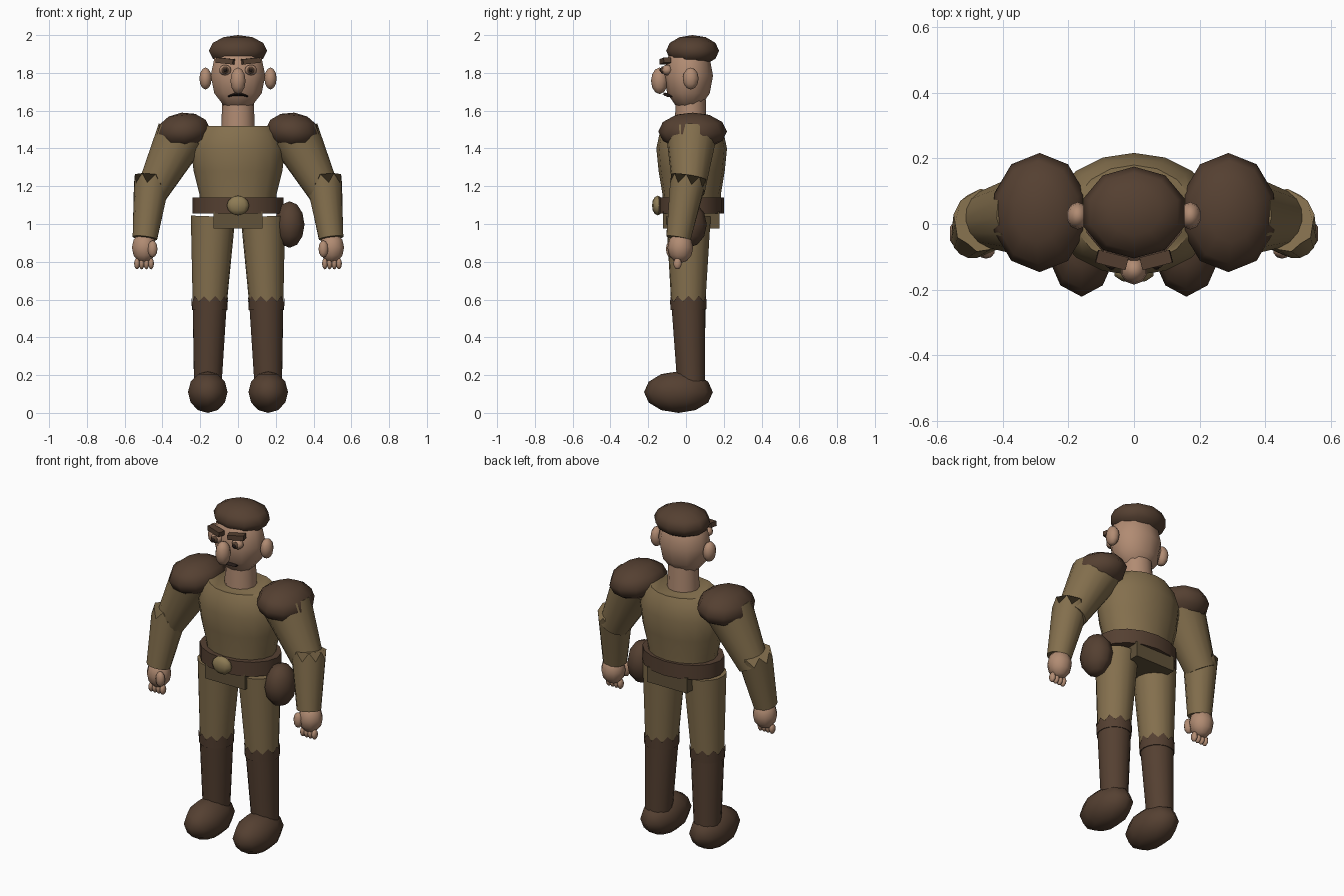
import bpy
import bmesh
import math
from mathutils import Vector, Matrix, Euler

cube = bpy.data.objects.get("Cube")
if cube:
    bpy.data.objects.remove(cube, do_unlink=True)


def material(name, rgb):
    m = bpy.data.materials.new(name)
    m.use_nodes = True
    m.diffuse_color = (*rgb, 1)
    m.node_tree.nodes["Principled BSDF"].inputs["Base Color"].default_value = (*rgb, 1)
    return m


skin = material("skin", (0.44, 0.26, 0.17))
brown = material("dark_brown_leather", (0.09, 0.051, 0.031))
khaki = material("khaki_cloth", (0.23, 0.16, 0.075))
dark_khaki = material("dark_khaki_cloth", (0.12, 0.085, 0.042))
brass = material("dull_brass", (0.27, 0.2, 0.09))
black = material("near_black", (0.02, 0.012, 0.01))


def finish(name, bm, mat, angle=50):
    bmesh.ops.recalc_face_normals(bm, faces=bm.faces)
    mesh = bpy.data.meshes.new(name)
    bm.to_mesh(mesh)
    bm.free()
    mesh.materials.append(mat)
    mesh.shade_smooth()
    mesh.set_sharp_from_angle(angle=math.radians(angle))
    obj = bpy.data.objects.new(name, mesh)
    bpy.context.collection.objects.link(obj)
    return obj


def blob(name, mat, loc, size, rot=(0, 0, 0), seg=10, rings=6):
    """Low-poly ellipsoid with the given half sizes."""
    bm = bmesh.new()
    bmesh.ops.create_uvsphere(bm, u_segments=seg, v_segments=rings, radius=1)
    bm.transform(Matrix.LocRotScale(Vector(loc), Euler(rot), Vector(size)))
    return finish(name, bm, mat, 70)


def box(name, mat, loc, size, rot=(0, 0, 0)):
    bm = bmesh.new()
    bmesh.ops.create_cube(bm, size=2)
    bm.transform(Matrix.LocRotScale(Vector(loc), Euler(rot), Vector(size)))
    return finish(name, bm, mat, 30)


def limb(name, mat, a, b, ra, rb, jag=0, seg=16):
    """Tapered tube from a to b; jag notches the rim at a."""
    a, b = Vector(a), Vector(b)
    axis = a - b
    bm = bmesh.new()
    bmesh.ops.create_cone(bm, cap_ends=True, segments=seg, radius1=rb,
                          radius2=ra, depth=axis.length)
    for v in bm.verts:
        if v.co.z > 0:
            step = round(math.atan2(v.co.y, v.co.x) * seg / math.tau)
            v.co.z -= jag * (step % 2)
    turn = axis.to_track_quat("Z", "Y")
    bm.transform(Matrix.LocRotScale((a + b) / 2, turn, Vector((1, 1, 1))))
    return finish(name, bm, mat)


def stack(name, mat, sections, y, seg=12):
    """Closed loft of ellipses given as (z, half width, half depth)."""
    bm = bmesh.new()
    loops = []
    for z, rx, ry in sections:
        loops.append([bm.verts.new((rx * math.sin(math.tau * i / seg),
                                    y + ry * math.cos(math.tau * i / seg), z))
                      for i in range(seg)])
    for low, high in zip(loops, loops[1:]):
        for i in range(seg):
            j = (i + 1) % seg
            bm.faces.new((low[i], low[j], high[j], high[i]))
    bm.faces.new(loops[0])
    bm.faces.new(loops[-1])
    return finish(name, bm, mat)


# Torso, belt and hips
stack("torso", khaki, [(1.06, 0.195, 0.15), (1.16, 0.205, 0.155), (1.28, 0.235, 0.175),
                       (1.4, 0.25, 0.187), (1.48, 0.22, 0.17), (1.52, 0.185, 0.15)], 0.03, 16)
stack("belt", brown, [(1.055, 0.24, 0.175), (1.14, 0.24, 0.175)], 0.025, 16)
blob("belt_buckle", brass, (0, -0.15, 1.098), (0.062, 0.03, 0.052))
box("tunic_skirt", dark_khaki, (0, 0.028, 1.02), (0.13, 0.15, 0.045))
blob("belt_pouch", brown, (0.273, 0.01, 0.997), (0.083, 0.1, 0.123))

# Neck, head and hair
stack("neck", skin, [(1.48, 0.09, 0.085), (1.66, 0.083, 0.08)], 0.025)
blob("head", skin, (0, 0.013, 1.785), (0.152, 0.13, 0.187))
blob("hair", brown, (0, 0.035, 1.917), (0.162, 0.14, 0.083))

# Nose and moustache
blob("nose", skin, (0, -0.14, 1.758), (0.042, 0.045, 0.07))
bm = bmesh.new()
rows = []
for i in range(7):
    t = i / 3 - 1
    x, z, h = 0.052 * t, 1.687 - 0.012 * t * t, 0.009 - 0.005 * abs(t)
    y = -0.112 + 0.02 * t * t
    rows.append([bm.verts.new((x, y + dy, z + dz))
                 for dy, dz in ((0, h), (-0.012, 0), (0, -h), (0.03, 0))])
for r, s in zip(rows, rows[1:]):
    for k in range(4):
        bm.faces.new((r[k], r[k - 1], s[k - 1], s[k]))
bm.faces.new(rows[0])
bm.faces.new(rows[-1])
finish("moustache", bm, black)

for side, s in (("left", 1), ("right", -1)):
    # Face details
    blob(side + "_ear", skin, (s * 0.172, 0.025, 1.77), (0.034, 0.042, 0.058))
    blob(side + "_eye", skin, (s * 0.068, -0.1, 1.815), (0.034, 0.03, 0.028))
    blob(side + "_iris", brown, (s * 0.068, -0.122, 1.815), (0.021, 0.014, 0.02))
    blob(side + "_pupil", black, (s * 0.068, -0.132, 1.815), (0.01, 0.008, 0.01))
    box(side + "_eyebrow", brown, (s * 0.068, -0.11, 1.863), (0.047, 0.02, 0.014),
        (0, s * -0.1, s * 0.25))

    # Shoulder pad and arm
    blob(side + "_shoulder_pad", brown, (s * 0.288, 0.035, 1.49), (0.148, 0.182, 0.1),
         (0, s * 0.1, 0))
    limb(side + "_upper_arm", khaki, (s * 0.3, 0.03, 1.47), (s * 0.455, 0.015, 1.17),
         0.135, 0.085)
    limb(side + "_forearm", khaki, (s * 0.453, 0.015, 1.25), (s * 0.493, -0.04, 0.925),
         0.095, 0.066, 0.05)

    # Hand with thumb and fingertips
    blob(side + "_hand", skin, (s * 0.497, -0.03, 0.875), (0.068, 0.068, 0.082))
    blob(side + "_thumb", skin, (s * 0.452, -0.082, 0.868), (0.027, 0.024, 0.045))
    for i in range(4):
        blob(f"{side}_finger_{i + 1}", skin, (s * (0.46 + 0.025 * i), -0.045, 0.79),
             (0.015, 0.022, 0.03), seg=8)

    # Leg and boot
    limb(side + "_trouser_leg", khaki, (s * 0.132, 0.013, 1.04), (s * 0.15, 0.012, 0.57),
         0.118, 0.09)
    limb(side + "_boot_cuff", brown, (s * 0.15, 0.012, 0.62), (s * 0.15, 0.013, 0.545),
         0.097, 0.094, 0.03, 20)
    limb(side + "_boot_shaft", brown, (s * 0.15, 0.013, 0.57), (s * 0.16, 0.027, 0.15),
         0.091, 0.074)
    blob(side + "_boot_foot", brown, (s * 0.16, -0.04, 0.11), (0.11, 0.182, 0.11))
